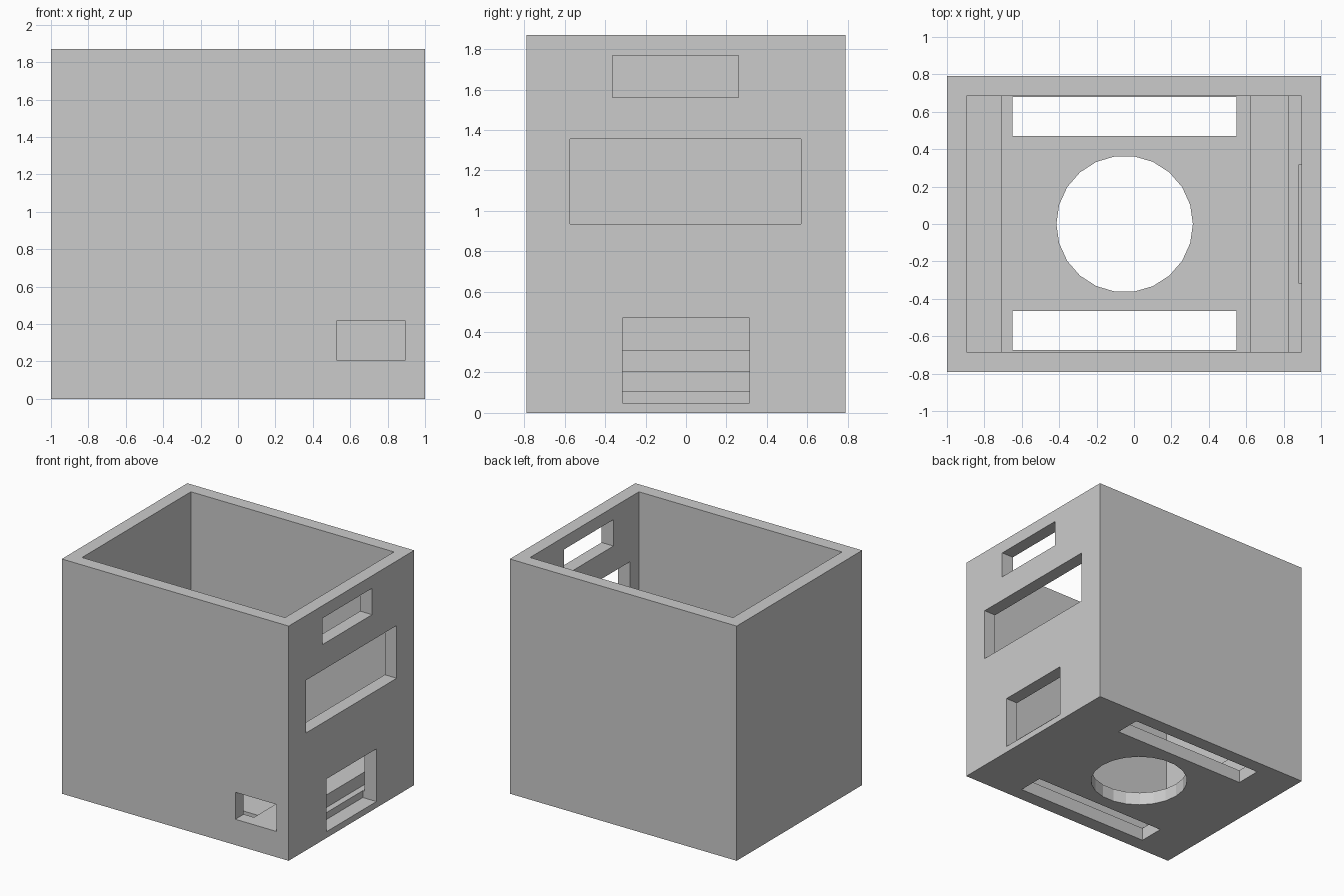
import bpy

if "Cube" in bpy.data.objects:
    bpy.data.objects.remove(bpy.data.objects["Cube"], do_unlink=True)

grey = bpy.data.materials.new("light grey")
grey.use_nodes = True
colour = (0.6, 0.6, 0.6, 1)
grey.diffuse_color = colour
grey.node_tree.nodes["Principled BSDF"].inputs["Base Color"].default_value = colour

# Overall half sizes, height and wall thickness
HX, HY, H, WALL = 1.0, 0.79, 1.87, 0.105
IX, IY = HX - WALL, HY - WALL


def box(name, x, y, z):
    """Box spanning the given (low, high) ranges."""
    bpy.ops.mesh.primitive_cube_add(size=1)
    ob = bpy.context.object
    ob.name = name
    for v in ob.data.vertices:
        v.co = [r[0] if c < 0 else r[1] for c, r in zip(v.co, (x, y, z))]
    ob.data.materials.append(grey)
    return ob


def cut(target, cutter):
    """Subtract the cutter from the target, then discard it."""
    cutter.hide_render = True
    mod = target.modifiers.new(cutter.name, 'BOOLEAN')
    mod.operation = 'DIFFERENCE'
    mod.solver = 'EXACT'
    mod.object = cutter
    bpy.context.view_layer.objects.active = target
    bpy.ops.object.modifier_apply(modifier=mod.name)
    bpy.data.objects.remove(cutter, do_unlink=True)


# Open-topped housing
housing = box("housing", (-HX, HX), (-HY, HY), (0, H))
cut(housing, box("cavity", (-IX, IX), (-IY, IY), (WALL, H + 0.2)))

# Openings in the side wall; the lowest one bites slightly into the floor
openings = [
    ("upper_window", 0.8, (-0.365, 0.26), (1.56, 1.77)),
    ("middle_window", 0.8, (-0.573, 0.57), (0.935, 1.355)),
    ("lower_window", 0.88, (-0.315, 0.315), (0.05, 0.47)),
]
for name, inner, y, z in openings:
    cut(housing, box(name, (inner, HX + 0.1), y, z))

# Small opening in the front wall
cut(housing, box("front_window", (0.53, 0.892), (-HY - 0.1, -IY + 0.05), (0.205, 0.42)))

# Floor slots and round floor hole
for name, y in (("back_slot", (0.47, 0.68)), ("front_slot", (-0.675, -0.465))):
    cut(housing, box(name, (-0.65, 0.547), y, (-0.1, 0.3)))
bpy.ops.mesh.primitive_cylinder_add(vertices=22, radius=0.365, depth=0.6,
                                    location=(-0.05, 0, 0), rotation=(0, 0, 1.5707963))
hole = bpy.context.object
hole.name = "round_hole"
hole.data.materials.append(grey)
cut(housing, hole)

# Raised ledge along one inner wall and a low rib near the other
box("inner_ledge", (-IX, -0.705), (-IY, IY), (WALL, 0.31))
box("inner_rib", (0.62, 0.83), (-IY, IY), (WALL, 0.205))
